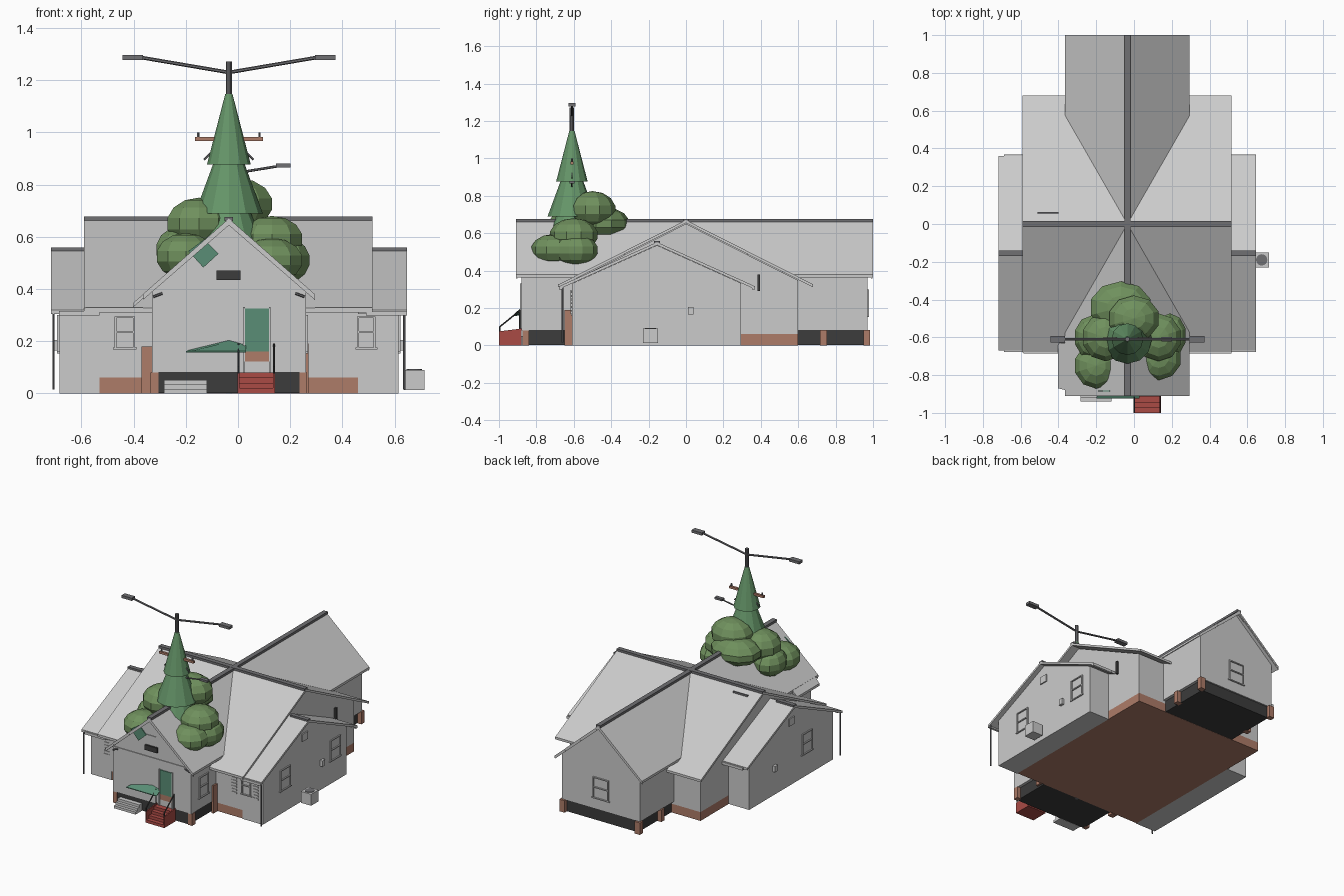
import bpy, bmesh, math
from mathutils import Vector

if "Cube" in bpy.data.objects:
    bpy.data.objects.remove(bpy.data.objects["Cube"])

CX = -0.035  # centre line of the house


def material(name, r, g, b):
    m = bpy.data.materials.new(name)
    m.diffuse_color = (r, g, b, 1)
    m.use_nodes = True
    m.node_tree.nodes["Principled BSDF"].inputs["Base Color"].default_value = m.diffuse_color
    return m


BRICK = material("brick", 0.42, 0.2, 0.14)
DARK = material("dark", 0.045, 0.045, 0.045)
CHAR = material("charcoal", 0.16, 0.16, 0.17)
RED = material("red", 0.4, 0.07, 0.06)
PINE = material("pine_green", 0.13, 0.3, 0.14)
LEAF = material("leaf_green", 0.16, 0.28, 0.11)
DOOR = material("door_green", 0.1, 0.27, 0.18)


def finish(name, bm, mat=None):
    bmesh.ops.recalc_face_normals(bm, faces=bm.faces)
    me = bpy.data.meshes.new(name)
    bm.to_mesh(me)
    bm.free()
    ob = bpy.data.objects.new(name, me)
    bpy.context.collection.objects.link(ob)
    if mat:
        me.materials.append(mat)
    return ob


def prism(name, pts, offset, mat=None):
    """Closed polygon swept along an offset vector."""
    bm = bmesh.new()
    off = Vector(offset)
    a = [bm.verts.new(p) for p in pts]
    b = [bm.verts.new(Vector(p) + off) for p in pts]
    bm.faces.new(a)
    bm.faces.new(b[::-1])
    n = len(pts)
    for i in range(n):
        bm.faces.new((a[i], a[(i + 1) % n], b[(i + 1) % n], b[i]))
    return finish(name, bm, mat)


def box(name, x0, x1, y0, y1, z0, z1, mat=None):
    return prism(name, [(x0, y0, z0), (x1, y0, z0), (x1, y1, z0), (x0, y1, z0)], (0, 0, z1 - z0), mat)


def rod(name, p, q, r0, r1=None, n=8, mat=None):
    p, q = Vector(p), Vector(q)
    bm = bmesh.new()
    bmesh.ops.create_cone(bm, cap_ends=True, segments=n, radius1=r0,
                          radius2=r0 if r1 is None else r1, depth=(q - p).length)
    rot = (q - p).to_track_quat('Z', 'Y').to_matrix()
    for v in bm.verts:
        v.co = rot @ v.co + (p + q) / 2
    return finish(name, bm, mat)


def gable(name, axis, a0, a1, b0, b1, zb, ridge, zr, slope):
    """Pentagon wall block with its ridge along the given axis."""
    prof = [(b0, zb), (b1, zb), (b1, zr - slope * (b1 - ridge)), (ridge, zr), (b0, zr - slope * (ridge - b0))]
    if axis == 'x':
        return prism(name, [(a0, b, z) for b, z in prof], (a1 - a0, 0, 0))
    return prism(name, [(b, a0, z) for b, z in prof], (0, a1 - a0, 0))


def window(name, u, w, z0, z1, wall, axis, s):
    """Raised frame with sill and sash bar; s is the outward direction."""
    t = 0.007
    h = w / 2
    bars = [(u - h, u - h + t, z0, z1), (u + h - t, u + h, z0, z1), (u - h, u + h, z1 - t, z1),
            (u - h - t, u + h + t, z0 - t, z0), (u - h, u + h, (z0 + z1) / 2 - t / 2, (z0 + z1) / 2 + t / 2)]
    lo, hi = sorted((wall, wall + s * 0.008))
    for a, b, c, d in bars:
        if axis == 'y':
            box(name, a, b, lo, hi, c, d)
        else:
            box(name, lo, hi, a, b, c, d)


# Foundations
box("main_brick_base", -0.53, 0.46, -0.605, 0.6, 0, 0.06, BRICK)
box("left_wing_base", -0.685, -0.53, -0.61, 0.295, 0, 0.06)
box("right_wing_base", 0.46, 0.615, -0.61, 0.295, 0, 0.06)
box("long_wing_skirt", -0.31, 0.24, -0.87, 0.96, 0.001, 0.08, DARK)
for x in (-0.32, 0.25):
    for y in (0.735, 0.967):
        box("back_pier", x - 0.02, x + 0.02, y - 0.018, y + 0.018, 0, 0.082, BRICK)
    box("front_pier", x - 0.015, x + 0.015, -0.875, -0.84, 0, 0.08, BRICK)
box("left_porch_pier", -0.37, -0.33, -0.65, -0.61, 0, 0.18, BRICK)
box("right_porch_pier", 0.255, 0.27, -0.65, -0.61, 0, 0.19, BRICK)

# Wall blocks
NS, EW, WG = 0.88, 0.505, 0.45
gable("long_wing_walls", 'y', -0.88, 0.97, -0.33, 0.26, 0.08, CX, 0.652, NS)
gable("main_walls", 'x', -0.53, 0.46, -0.61, 0.6, 0.06, 0, 0.65, EW)
gable("left_wing_walls", 'x', -0.685, -0.53, -0.61, 0.295, 0.06, -0.155, 0.535, WG)
gable("right_wing_walls", 'x', 0.46, 0.615, -0.61, 0.295, 0.06, -0.155, 0.535, WG)

# Roof slabs
T = (0, 0, -0.016)
for s in (-1, 1):
    ex, ez = CX + s * 0.33, 0.67 - NS * 0.33
    for end in (-0.91, 1.0):
        v = math.copysign(0.575, end)
        prism("long_roof", [(CX, 0, 0.67), (ex, v, ez), (ex, end, ez), (CX, end, 0.67)], T)
        # barge board
        y = end - math.copysign(0.01, end)
        prism("long_bargeboard", [(CX, y, 0.668), (ex, y, ez), (ex, y, ez - 0.022), (CX, y, 0.644)],
              (0, math.copysign(0.008, end), 0))
    prism("main_roof", [(-0.59, 0, 0.67), (0.515, 0, 0.67), (0.515, s * 0.68, 0.67 - EW * 0.68),
                        (-0.59, s * 0.68, 0.67 - EW * 0.68)], T)
    x0, x1 = sorted((CX + s * 0.495, CX + s * 0.682))
    for y in (-0.67, 0.36):
        z = 0.552 - WG * abs(y + 0.155)
        prism("wing_roof", [(x0, -0.155, 0.552), (x1, -0.155, 0.552), (x1, y, z), (x0, y, z)], T)
        box("wing_gutter", x0 + 0.03, x1, y - 0.008, y + 0.008, z - 0.022, z - 0.004)
    box("wing_ridge_cap", CX + s * 0.615 - 0.067, CX + s * 0.615 + 0.067, -0.17, -0.14, 0.546, 0.558, CHAR)
    box("main_gutter", *sorted((CX + s * 0.33, CX + s * 0.55)), -0.685, -0.67, 0.312, 0.328)
    rod("downspout", (CX + s * 0.672, -0.66, 0.015), (CX + s * 0.672, -0.66, 0.32), 0.005, n=6, mat=CHAR)
    rod("eave_bracket", (CX + s * 0.29, -0.89, 0.37), (CX + s * 0.255, -0.89, 0.383), 0.005, n=6, mat=CHAR)
prism("left_roof_skirt", [(-0.36, -0.88, 0.383), (-0.402, -0.87, 0.346), (-0.402, -0.63, 0.346),
                          (-0.36, -0.63, 0.383)], T)
box("main_ridge_cap", -0.59, 0.515, -0.016, 0.016, 0.662, 0.677, CHAR)
box("long_ridge_cap", CX - 0.016, CX + 0.016, -0.91, 1.0, 0.66, 0.676, CHAR)
box("roof_vent_bar", -0.51, -0.4, 0.053, 0.063, 0.63, 0.65, CHAR)

# Windows and slatted shutters
window("front_left_window", -0.434, 0.078, 0.175, 0.295, -0.61, 'y', -1)
window("front_right_window", 0.492, 0.07, 0.175, 0.295, -0.61, 'y', -1)
window("back_window", CX, 0.12, 0.16, 0.3, 0.97, 'y', 1)
window("right_window", -0.37, 0.11, 0.16, 0.3, 0.615, 'x', 1)
window("right_window", 0.17, 0.11, 0.16, 0.3, 0.615, 'x', 1)
window("left_window", -0.33, 0.11, 0.16, 0.3, -0.685, 'x', -1)
window("long_wing_window", -0.745, 0.1, 0.16, 0.3, 0.26, 'x', 1)
for x in (-0.565, -0.37, 0.4, 0.563):
    for i in range(7):
        box("shutter_slat", x - 0.02, x + 0.02, -0.614, -0.609, 0.16 + i * 0.02, 0.17 + i * 0.02)

# Wall vents and utility boxes
for s, x in ((1, 0.615), (-1, -0.685)):
    x0, x1 = sorted((x, x + s * 0.008))
    box("gable_vent", x0, x1, -0.19, -0.13, 0.41, 0.46)
    box("meter_box", *sorted((x, x + s * 0.018)), 0.01, 0.04, 0.165, 0.205)
box("wall_bar", 0.46, 0.475, 0.383, 0.396, 0.29, 0.38, DARK)
box("cooling_unit", 0.637, 0.715, -0.23, -0.15, 0.012, 0.09)
rod("cooling_fan", (0.676, -0.19, 0.088), (0.676, -0.19, 0.093), 0.03, n=16, mat=CHAR)

# Front entrance
box("front_gable_vent", -0.082, 0.01, -0.892, -0.88, 0.435, 0.47, DARK)
box("front_gable_panel", -0.075, 0.0, -0.884, -0.88, 0.49, 0.54)
box("fascia_band", -0.33, 0.26, -0.885, -0.88, 0.385, 0.392)
box("door", 0.025, 0.12, -0.885, -0.88, 0.16, 0.325, DOOR)
box("door_kick_panel", 0.025, 0.12, -0.884, -0.88, 0.122, 0.16, BRICK)
for x in (0.02, 0.118):
    box("door_frame", x, x + 0.007, -0.888, -0.88, 0.08, 0.33)
prism("green_diamond", [(-0.19, -0.887, 0.545), (-0.133, -0.887, 0.482), (-0.075, -0.887, 0.535),
                        (-0.13, -0.887, 0.59)], (0, 0.006, 0), DOOR)
prism("green_awning", [(-0.2, -0.925, 0.162), (0.03, -0.925, 0.162), (0.03, -0.88, 0.185),
                       (-0.035, -0.88, 0.203), (-0.19, -0.88, 0.165)], (0, 0, -0.005), DOOR)
for i in range(4):
    box("red_step", 0.003, 0.14, -1.0 + i * 0.028, -0.88, i * 0.02, i * 0.02 + 0.02, RED)
for x in (0.002, 0.138):
    prism("step_stringer", [(x - 0.004, -1, 0), (x - 0.004, -0.88, 0), (x - 0.004, -0.88, 0.09),
                            (x - 0.004, -1, 0.075)], (0.008, 0, 0), RED)
    rod("handrail", (x, -0.995, 0.1), (x, -0.89, 0.185), 0.004, n=6, mat=DARK)
    for y, z in ((-0.995, 0.1), (-0.89, 0.19)):
        rod("handrail_post", (x, y, 0.02), (x, y, z), 0.004, n=6, mat=DARK)
for i in range(3):
    box("grey_step", -0.283, -0.118, -0.94 + i * 0.02, -0.87, i * 0.017, i * 0.017 + 0.017)

# Street lamp pole with two long arms and one small lamp
PY = -0.61
rod("lamp_pole", (CX, PY, 0.0), (CX, PY, 1.272), 0.012, n=10, mat=CHAR)
for s in (-1, 1):
    rod("lamp_arm", (CX, PY, 1.23), (CX + s * 0.335, PY, 1.287), 0.007, n=6, mat=CHAR)
    x0, x1 = sorted((CX + s * 0.33, CX + s * 0.408))
    box("lamp_head", x0, x1, PY - 0.018, PY + 0.018, 1.278, 1.296, CHAR)
    rod("insulator", (CX + s * 0.117, PY, 0.98), (CX + s * 0.117, PY, 1.0), 0.005, n=6, mat=CHAR)
    rod("crossarm_brace", (CX + s * 0.095, PY, 0.895), (CX + s * 0.02, PY, 0.97), 0.004, n=6, mat=CHAR)
box("crossarm", CX - 0.13, CX + 0.13, PY - 0.008, PY + 0.008, 0.968, 0.983, BRICK)
rod("small_lamp_arm", (CX, PY, 0.84), (0.15, PY, 0.87), 0.005, n=6, mat=CHAR)
box("small_lamp_head", 0.145, 0.202, PY - 0.013, PY + 0.013, 0.866, 0.88, CHAR)

# Tree: stacked cones over faceted foliage clumps
rod("tree_top_cone", (CX, PY, 0.877), (CX, PY, 1.147), 0.084, 0.014, 12, PINE)
rod("tree_middle_cone", (CX, PY, 0.69), (CX, PY, 0.88), 0.13, 0.06, 12, PINE)
rod("tree_lower_cone", (CX, PY, 0.5), (CX, PY, 0.7), 0.17, 0.08, 12, PINE)
clumps = [(-0.07, -0.44, 0.65, 0.17, 0.14, 0.09), (0.0, -0.5, 0.725, 0.14, 0.125, 0.1),
          (-0.2, -0.75, 0.525, 0.12, 0.125, 0.09), (-0.15, -0.6, 0.65, 0.13, 0.13, 0.1),
          (-0.22, -0.6, 0.55, 0.1, 0.12, 0.09), (0.19, -0.59, 0.51, 0.09, 0.12, 0.085),
          (0.13, -0.71, 0.51, 0.125, 0.12, 0.085), (0.13, -0.6, 0.59, 0.125, 0.13, 0.09)]
for x, y, z, rx, ry, rz in clumps:
    bm = bmesh.new()
    bmesh.ops.create_uvsphere(bm, u_segments=10, v_segments=7, radius=1)
    for v in bm.verts:
        v.co = Vector((x + v.co.x * rx, y + v.co.y * ry, z + v.co.z * rz))
    finish("foliage_clump", bm, LEAF)
